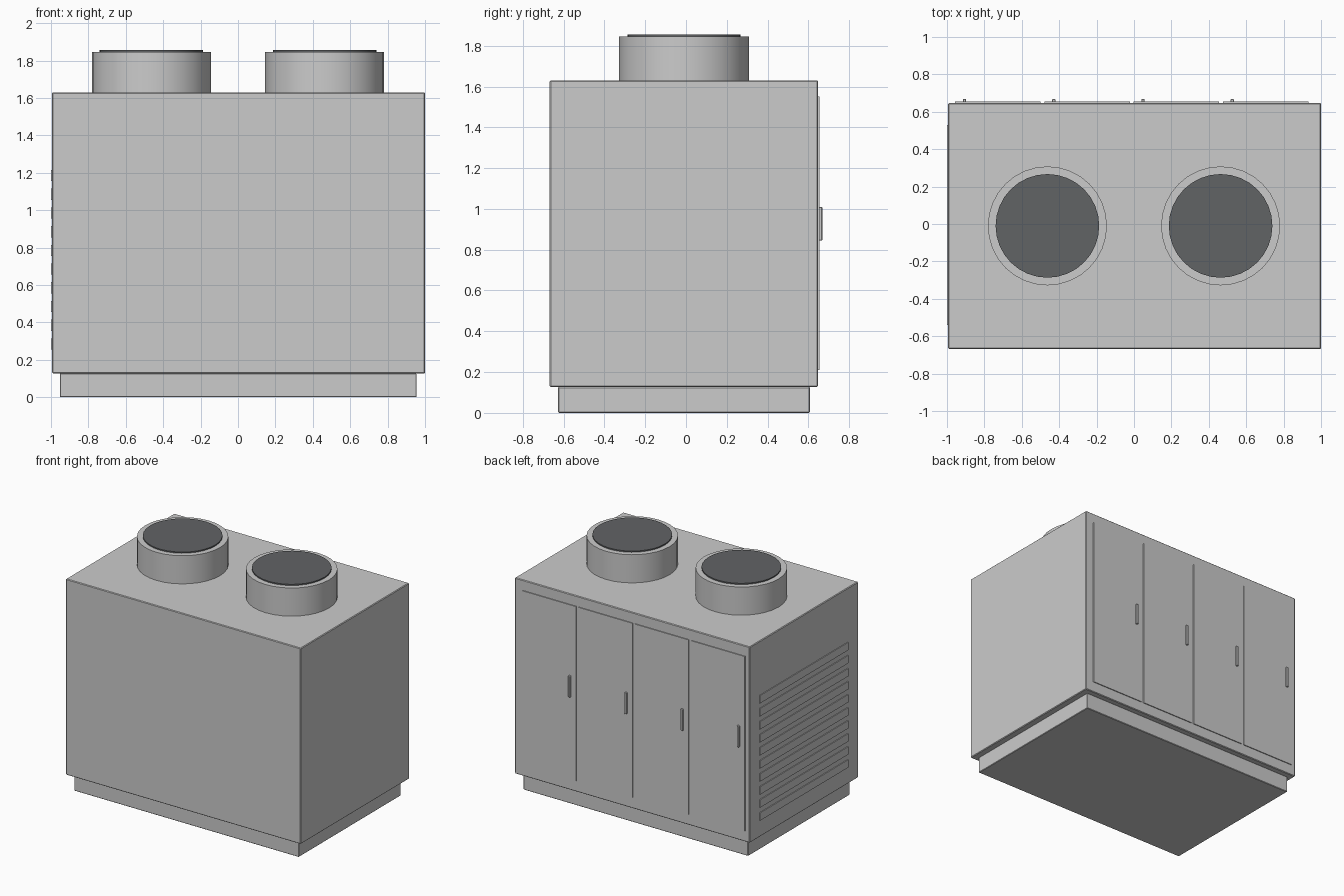
import bpy
from mathutils import Vector

if "Cube" in bpy.data.objects:
    bpy.data.objects.remove(bpy.data.objects["Cube"])


def box(name, lo, hi, bevel=0.0):
    """Axis-aligned box between two corners, optionally with chamfered edges."""
    lo, hi = Vector(lo), Vector(hi)
    bpy.ops.mesh.primitive_cube_add(size=1, location=(lo + hi) / 2)
    ob = bpy.context.object
    ob.name = name
    ob.scale = hi - lo
    bpy.ops.object.transform_apply(location=False, rotation=False, scale=True)
    if bevel:
        mod = ob.modifiers.new("edge_bevel", 'BEVEL')
        mod.width = bevel
        mod.segments = 1
    return ob


def drum(name, x, y, z0, z1, radius):
    """Upright cylinder with a smooth wall and sharp rims."""
    bpy.ops.mesh.primitive_cylinder_add(vertices=32, radius=radius, depth=z1 - z0,
                                        location=(x, y, (z0 + z1) / 2))
    ob = bpy.context.object
    ob.name = name
    bpy.ops.object.shade_smooth_by_angle()
    return ob


dark = bpy.data.materials.new("dark_grille")
dark.diffuse_color = (0.12, 0.125, 0.13, 1)
dark.use_nodes = True
dark.node_tree.nodes["Principled BSDF"].inputs["Base Color"].default_value = dark.diffuse_color

# Plinth and cabinet
box("plinth", (-0.953, -0.627, 0), (0.955, 0.607, 0.127), 0.004)
box("cabinet", (-0.994, -0.668, 0.127), (1.0, 0.647, 1.63), 0.005)

# Fan housings with dark discs on top
for side, x in (("left", -0.463), ("right", 0.463)):
    drum(f"fan_housing_{side}", x, -0.01, 1.625, 1.846, 0.318)
    disc = drum(f"fan_disc_{side}", x, -0.01, 1.84, 1.855, 0.277)
    disc.data.materials.append(dark)

# Four thin doors with handles on the back
for i in range(4):
    x = -0.956 + 0.477 * i
    box(f"door_{i + 1}", (x, 0.64, 0.21), (x + 0.457, 0.654, 1.55))
    box(f"door_handle_{i + 1}", (x + 0.041, 0.65, 0.845), (x + 0.059, 0.668, 1.01), 0.003)

# Louvre slats on the left side
for i in range(10):
    z = 0.255 + 0.1 * i
    box(f"louvre_{i + 1}", (-1.0, -0.54, z), (-0.985, 0.53, z + 0.06))
